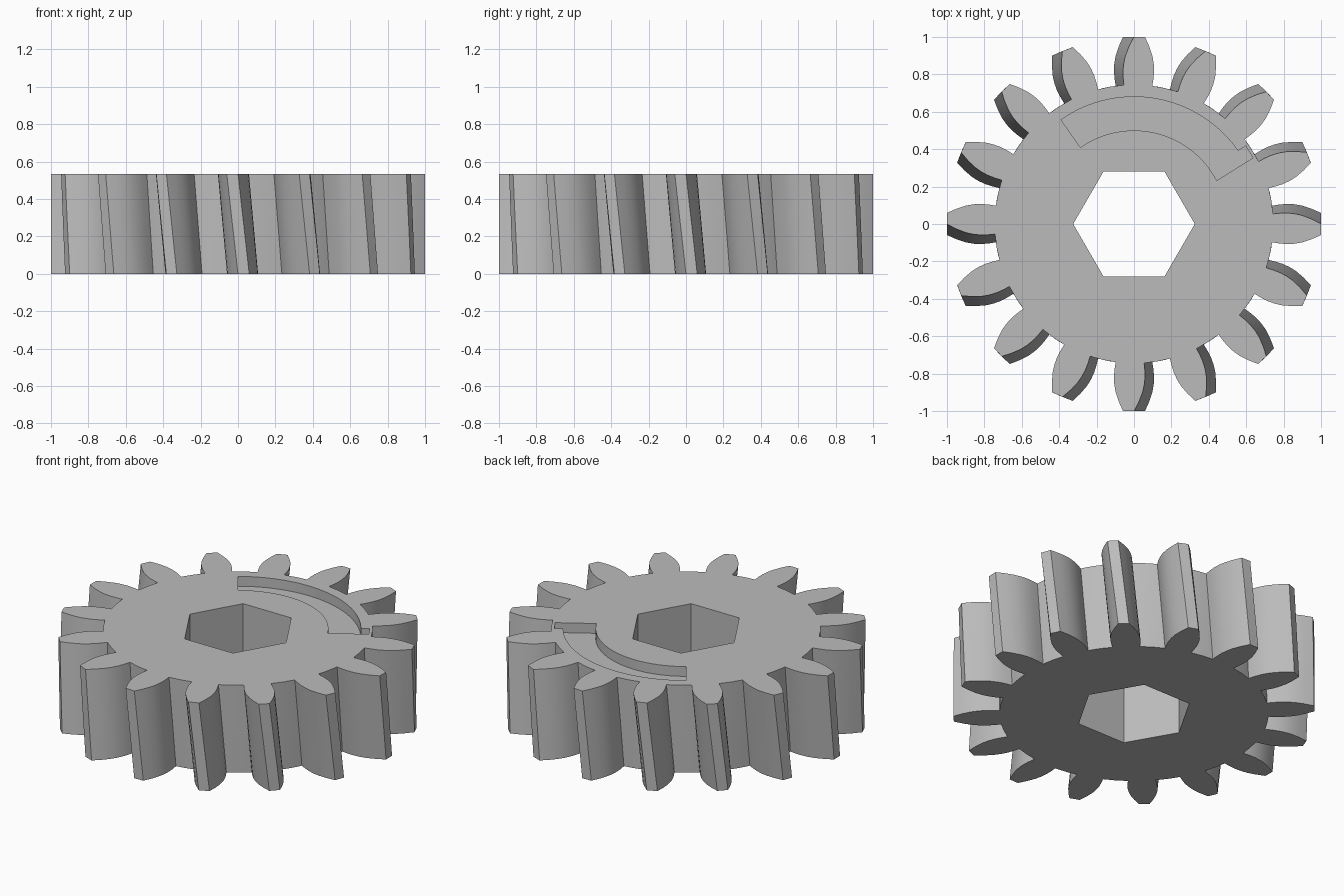
import bpy, bmesh
from math import radians, degrees, cos, sin, asin, pi, hypot, atan2
from mathutils import Vector

TEETH, HEIGHT, TWIST, LAYERS = 16, 0.533, radians(3.4), 6
GROOVE_DEPTH = 0.06

old = bpy.data.objects.get("Cube")
if old:
    bpy.data.objects.remove(old, do_unlink=True)

grey = bpy.data.materials.new("plain grey")
grey.use_nodes = True
GREY = (0.5, 0.5, 0.5, 1)
grey.diffuse_color = GREY
grey.node_tree.nodes["Principled BSDF"].inputs["Base Color"].default_value = GREY


def polar(radius, angle, side=0.0):
    """Point at a radius along an angle, shifted sideways."""
    return Vector((radius * cos(angle) - side * sin(angle),
                   radius * sin(angle) + side * cos(angle)))


def extrude(name, outline, z0, z1, layers=1, twist=0.0):
    """Extrude a closed outline upward, turning it as it rises."""
    bm = bmesh.new()
    rings = []
    for i in range(layers + 1):
        t = i / layers
        turn = twist * (0.5 - t)
        rings.append([bm.verts.new((p.x * cos(turn) - p.y * sin(turn),
                                    p.x * sin(turn) + p.y * cos(turn),
                                    z0 + (z1 - z0) * t)) for p in outline])
    n = len(outline)
    for low, high in zip(rings, rings[1:]):
        for k in range(n):
            m = (k + 1) % n
            bm.faces.new((low[k], low[m], high[m], high[k]))
    bm.faces.new(rings[0][::-1])
    bm.faces.new(rings[-1])
    bmesh.ops.recalc_face_normals(bm, faces=bm.faces)
    mesh = bpy.data.meshes.new(name)
    bm.to_mesh(mesh)
    bm.free()
    mesh.materials.append(grey)
    obj = bpy.data.objects.new(name, mesh)
    bpy.context.collection.objects.link(obj)
    return obj


def cut(target, cutter):
    """Subtract a cutter and remove it."""
    mod = target.modifiers.new("cut", 'BOOLEAN')
    mod.operation, mod.solver, mod.object = 'DIFFERENCE', 'EXACT', cutter
    bpy.context.view_layer.objects.active = target
    bpy.ops.object.modifier_apply(modifier=mod.name)
    bpy.data.objects.remove(cutter, do_unlink=True)


# Toothed body: each flank is (distance from axis, half width of tooth)
flank = [(0.741, 0.076), (0.78, 0.081), (0.82, 0.083), (0.86, 0.080),
         (0.90, 0.072), (0.95, 0.054), (1.0, 0.030)]
outline = []
for i in range(TEETH):
    a = 2 * pi * i / TEETH
    outline += [polar(r, a, -w) for r, w in flank]
    outline += [polar(r, a, w) for r, w in reversed(flank)]
    outline.append(polar(0.745, a + pi / TEETH))
gear = extrude("gear_body", outline, 0, HEIGHT, LAYERS, TWIST)

# Hexagonal through hole
hexagon = [polar(0.325, i * pi / 3) for i in range(6)]
cut(gear, extrude("hex_cutter", hexagon, -0.1, HEIGHT + 0.1))

# Curved groove in the top face, ending in a short radial slot
inner, outer, slot_end, half = 0.5, 0.68, 0.727, 0.037
slot_angle, far_angle, steps = radians(32), radians(125), 32
a_in = slot_angle - asin(half / inner)
a_out = slot_angle + asin(half / outer)
groove = [polar(inner, far_angle + (a_in - far_angle) * i / steps) for i in range(steps + 1)]
groove += [polar(slot_end, slot_angle, -half), polar(slot_end, slot_angle, half)]
groove += [polar(outer, a_out + (far_angle - a_out) * i / steps) for i in range(steps + 1)]
cut(gear, extrude("groove_cutter", groove, HEIGHT - GROOVE_DEPTH, HEIGHT + 0.1))

# Smooth flanks with crisp edges
bpy.ops.object.select_all(action='DESELECT')
gear.select_set(True)
bpy.context.view_layer.objects.active = gear
bpy.ops.object.shade_smooth_by_angle(angle=radians(25))
